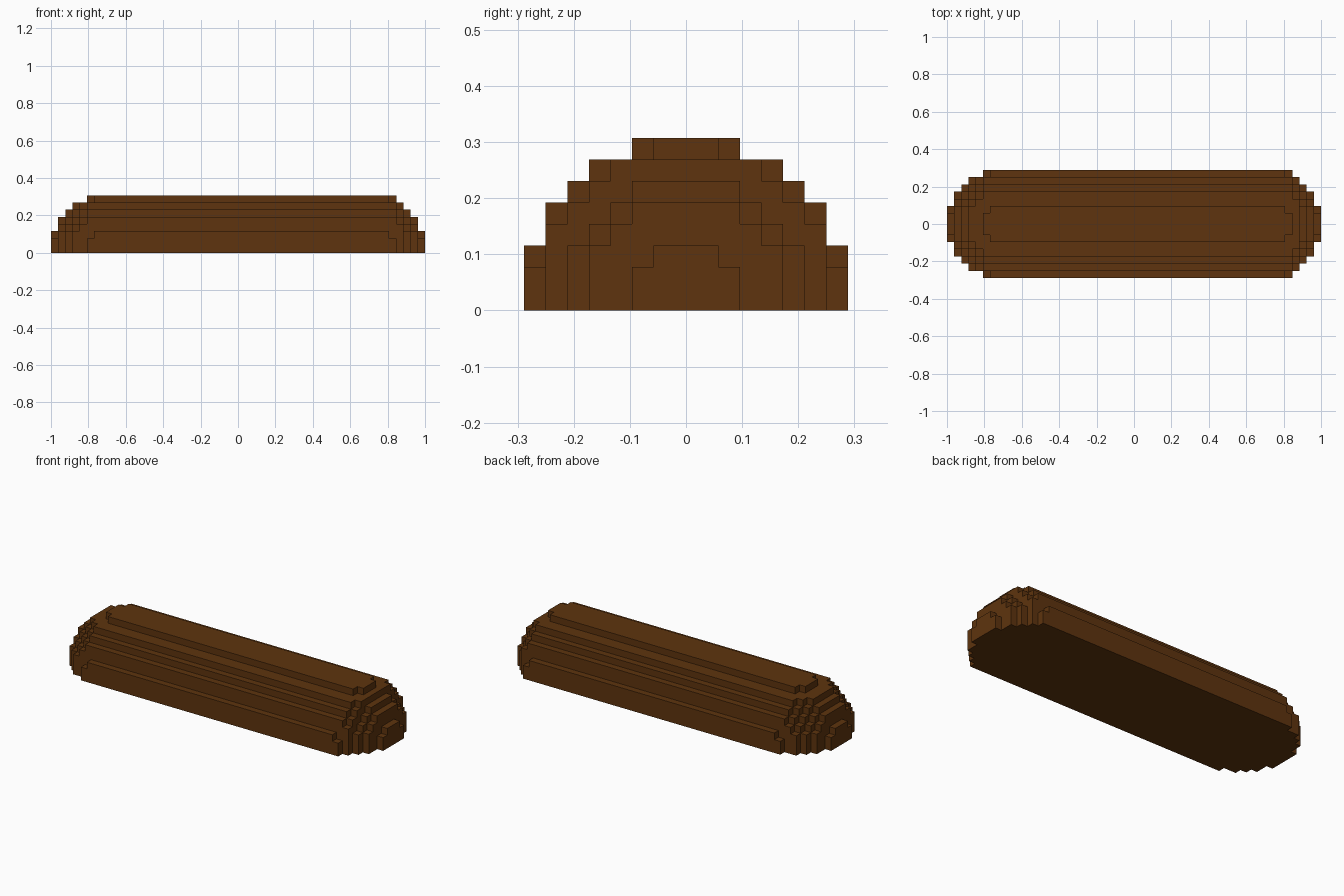
import bpy
import bmesh

cube = bpy.data.objects.get("Cube")
if cube:
    bpy.data.objects.remove(cube, do_unlink=True)

UNIT = 2 / 52          # edge of one block
RADIUS_SQ = 56.25      # squared radius of the rounded body, in blocks

# Distance of each block slice from the straight part, and slice edges along x
slices = [7, 6, 5, 4, 3, 2, 0, 2, 3, 5, 6, 7]
edges_x = list(range(7)) + list(range(47, 53))


def filled(s, j, k):
    """True where the half capsule has a block."""
    if not 0 <= s < len(slices) or k < 0:
        return False
    return slices[s] ** 2 + j * j + k * k <= RADIUS_SQ


# Brown material
brown = bpy.data.materials.new("dark brown")
brown.use_nodes = True
colour = (0.112, 0.0343, 0.0044, 1)
brown.diffuse_color = colour
bsdf = next(n for n in brown.node_tree.nodes if n.type == 'BSDF_PRINCIPLED')
bsdf.inputs["Base Color"].default_value = colour
bsdf.inputs["Roughness"].default_value = 0.9

# Stepped skin: one face wherever a block meets empty space
bm = bmesh.new()
for s in range(len(slices)):
    for j in range(-7, 8):
        for k in range(8):
            if not filled(s, j, k):
                continue
            low = (edges_x[s] - 26, j - 0.5, k)
            high = (edges_x[s + 1] - 26, j + 0.5, k + 1)
            for axis in range(3):
                for side in (-1, 1):
                    step = [0, 0, 0]
                    step[axis] = side
                    if filled(s + step[0], j + step[1], k + step[2]):
                        continue
                    u, v = (axis + 1) % 3, (axis + 2) % 3
                    ring = []
                    for a, b in ((0, 0), (1, 0), (1, 1), (0, 1)):
                        p = [0, 0, 0]
                        p[axis] = (high if side > 0 else low)[axis]
                        p[u] = (high if a else low)[u]
                        p[v] = (high if b else low)[v]
                        ring.append(bm.verts.new([c * UNIT for c in p]))
                    bm.faces.new(ring if side > 0 else ring[::-1])

# Weld the skin and merge flat neighbouring faces
bmesh.ops.remove_doubles(bm, verts=bm.verts[:], dist=UNIT * 0.01)
bmesh.ops.dissolve_limit(bm, angle_limit=0.01, verts=bm.verts[:], edges=bm.edges[:])

mesh = bpy.data.meshes.new("stepped_half_log")
bm.to_mesh(mesh)
bm.free()
mesh.materials.append(brown)
log = bpy.data.objects.new("stepped_half_log", mesh)
bpy.context.collection.objects.link(log)
